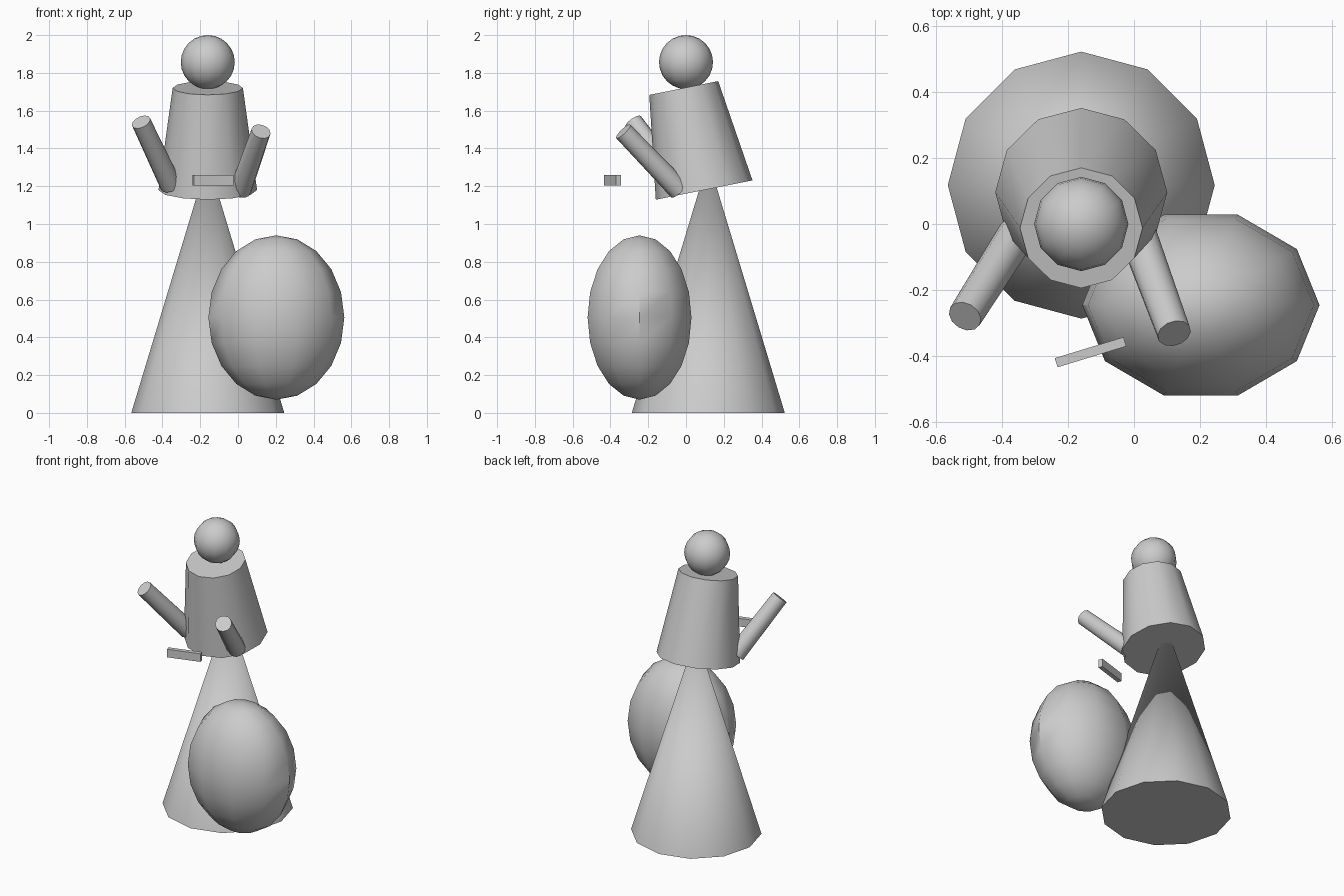
import bpy, bmesh
from math import sin, cos, pi, radians
from mathutils import Matrix, Vector

if "Cube" in bpy.data.objects:
    bpy.data.objects.remove(bpy.data.objects["Cube"])


def lathe(name, profile, sides, matrix):
    """Revolve (radius, z) points around z; zero radius makes a pole, open ends are capped."""
    bm = bmesh.new()
    rings = []
    for r, z in profile:
        if r < 1e-5:
            rings.append([bm.verts.new((0, 0, z))] * sides)
        else:
            rings.append([bm.verts.new((r * cos(2 * pi * i / sides), r * sin(2 * pi * i / sides), z))
                          for i in range(sides)])
    for a, b in zip(rings, rings[1:]):
        for i in range(sides):
            j = (i + 1) % sides
            bm.faces.new(list(dict.fromkeys((a[i], a[j], b[j], b[i]))))
    for ring in (rings[0], rings[-1]):
        if ring[0] is not ring[1]:
            bm.faces.new(ring)
    bm.transform(matrix)
    bmesh.ops.recalc_face_normals(bm, faces=bm.faces)
    mesh = bpy.data.meshes.new(name)
    bm.to_mesh(mesh)
    bm.free()
    ob = bpy.data.objects.new(name, mesh)
    bpy.context.collection.objects.link(ob)
    bpy.ops.object.select_all(action='DESELECT')
    ob.select_set(True)
    bpy.context.view_layer.objects.active = ob
    bpy.ops.object.shade_smooth_by_angle(angle=radians(42))
    return ob


def tapered(name, start, end, r1, r2, sides=12):
    """Tapered cylinder between two points."""
    start, end = Vector(start), Vector(end)
    axis = end - start
    rot = Vector((0, 0, 1)).rotation_difference(axis).to_matrix().to_4x4()
    return lathe(name, [(r1, 0), (r2, axis.length)], sides, Matrix.Translation(start) @ rot)


def ellipsoid(name, centre, radii, sides, rings):
    profile = [(sin(pi * i / rings), -cos(pi * i / rings)) for i in range(rings + 1)]
    return lathe(name, profile, sides, Matrix.Translation(centre) @ Matrix.Diagonal((*radii, 1)))


# Skirt cone and leaning torso
lathe("skirt", [(0.405, 0), (0, 1.34)], 12, Matrix.Translation((-0.16, 0.118, 0)))
tapered("torso", (-0.16, 0.096, 1.18), (-0.16, -0.012, 1.72), 0.261, 0.186)

# Head
ellipsoid("head", (-0.16, 0, 1.857), (0.143, 0.143, 0.143), 12, 12)

# Raised arms
tapered("right_arm", (-0.355, -0.03, 1.205), (-0.513, -0.28, 1.54), 0.058, 0.052)
tapered("left_arm", (0.013, -0.035, 1.18), (0.122, -0.332, 1.49), 0.058, 0.052)

# Large egg-shaped body leaning on the skirt
ellipsoid("round_body", (0.203, -0.246, 0.505), (0.36, 0.289, 0.435), 10, 10)

# Small floating bar in front of the torso
bpy.ops.mesh.primitive_cube_add(size=1, location=(-0.132, -0.389, 1.232), rotation=(0, 0, radians(17)))
bar = bpy.context.object
bar.name = "small_bar"
bar.scale = (0.218, 0.029, 0.055)
